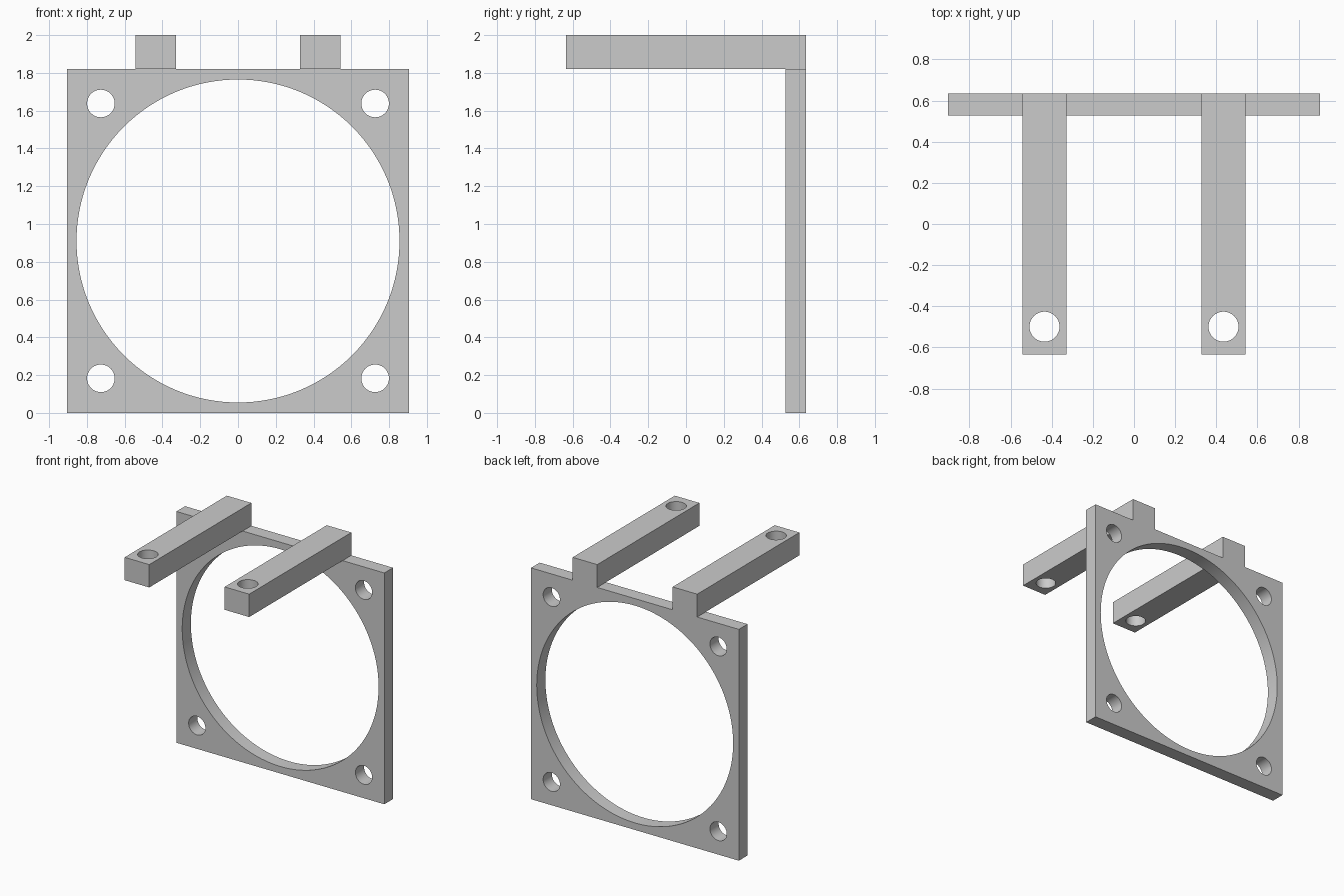
import bpy, bmesh, math
from mathutils import Matrix, Vector

if "Cube" in bpy.data.objects:
    bpy.data.objects.remove(bpy.data.objects["Cube"])

HALF_W, PLATE_H, TOP = 0.905, 1.82, 2.0
BACK, PLATE_FRONT, ARM_FRONT = 0.635, 0.527, -0.635


def add_object(name, bm):
    mesh = bpy.data.meshes.new(name)
    bm.to_mesh(mesh)
    bm.free()
    obj = bpy.data.objects.new(name, mesh)
    bpy.context.collection.objects.link(obj)
    return obj


def box(name, lo, hi):
    bm = bmesh.new()
    bmesh.ops.create_cube(bm, size=2)
    for v in bm.verts:
        v.co = Vector([hi[i] if v.co[i] > 0 else lo[i] for i in range(3)])
    return add_object(name, bm)


def cylinder(name, centre, radius, depth, segments, along_y):
    bm = bmesh.new()
    turn = Matrix.Rotation(math.pi / 2, 4, 'X') if along_y else Matrix()
    bmesh.ops.create_cone(bm, cap_ends=True, segments=segments, radius1=radius,
                          radius2=radius, depth=depth,
                          matrix=Matrix.Translation(centre) @ turn)
    return add_object(name, bm)


def combine(target, tool, operation):
    bpy.context.view_layer.objects.active = target
    mod = target.modifiers.new(operation.title(), 'BOOLEAN')
    mod.operation, mod.solver, mod.object = operation, 'EXACT', tool
    bpy.ops.object.modifier_apply(modifier=mod.name)
    bpy.data.objects.remove(tool)


# Upright square plate
bracket = box("fan_mount_bracket", (-HALF_W, PLATE_FRONT, 0), (HALF_W, BACK, PLATE_H))

# Two arms running forward from the top edge
for s in (-1, 1):
    x0, x1 = sorted((s * 0.328, s * 0.542))
    arm = box("arm", (x0, ARM_FRONT, PLATE_H), (x1, BACK, TOP))
    combine(bracket, arm, 'UNION')

# Large round opening
mid_y = (PLATE_FRONT + BACK) / 2
combine(bracket, cylinder("opening", (0, mid_y, 0.91), 0.855, 0.4, 128, True), 'DIFFERENCE')

# Corner screw holes and arm-end screw holes
for s in (-1, 1):
    for z in (0.183, 1.638):
        combine(bracket, cylinder("corner_hole", (s * 0.726, mid_y, z), 0.073, 0.4, 48, True),
                'DIFFERENCE')
    combine(bracket, cylinder("arm_hole", (s * 0.435, -0.499, 1.91), 0.073, 0.4, 48, False),
            'DIFFERENCE')

# Smooth hole walls, sharp edges elsewhere
bracket.select_set(True)
bpy.context.view_layer.objects.active = bracket
bpy.ops.object.shade_smooth_by_angle(angle=math.radians(30))
